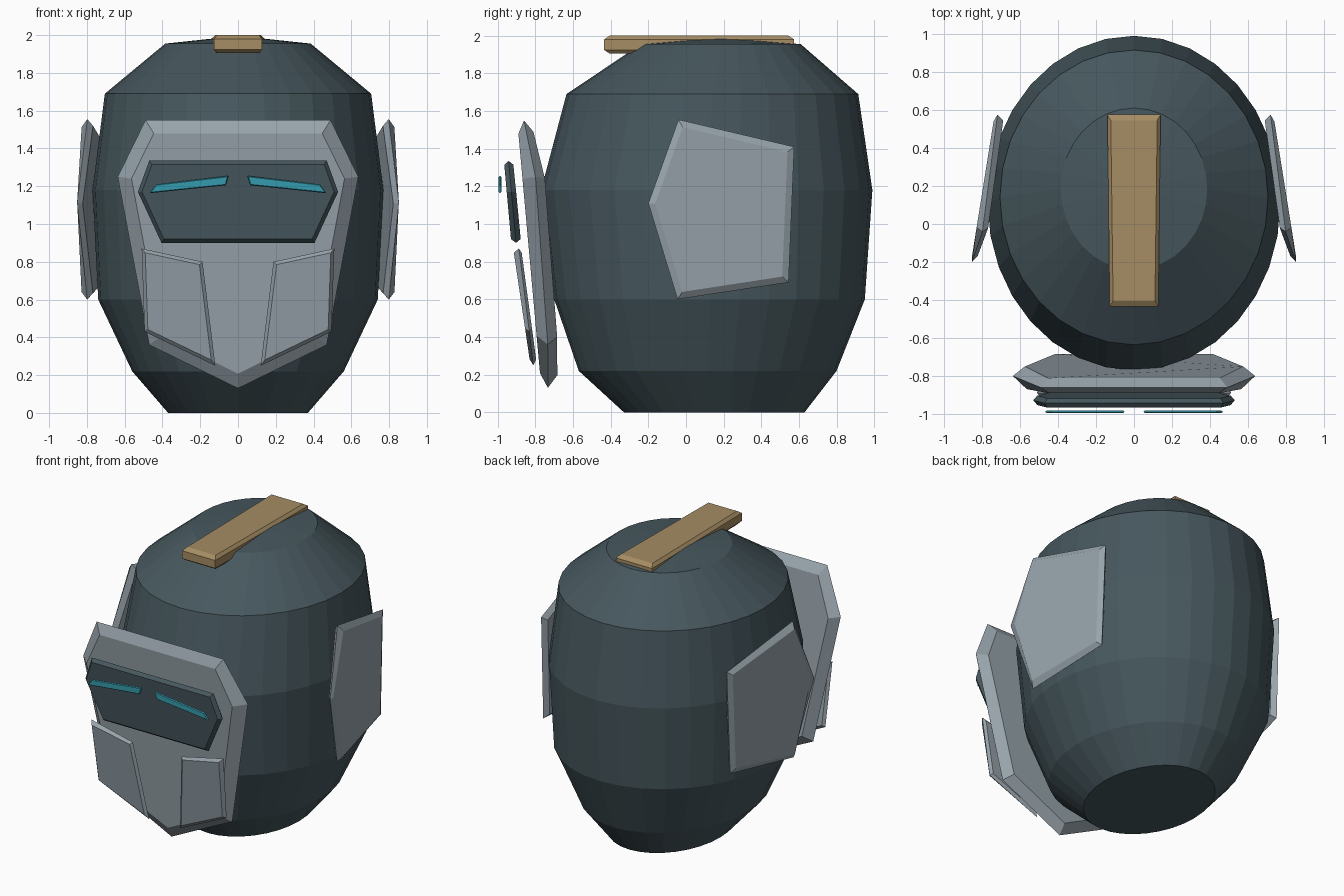
import bpy, bmesh, math
from mathutils import Vector

if "Cube" in bpy.data.objects:
    bpy.data.objects.remove(bpy.data.objects["Cube"])


def material(name, srgb):
    m = bpy.data.materials.new(name)
    m.diffuse_color = [(c / 255) ** 2.2 for c in srgb] + [1]
    m.use_nodes = True
    m.node_tree.nodes["Principled BSDF"].inputs["Base Color"].default_value = m.diffuse_color
    return m


DARK = material("dark slate", (72, 88, 94))
GREY = material("light steel", (150, 162, 170))
TAN = material("bronze tan", (164, 139, 99))
TEAL = material("teal glow", (56, 154, 172))


def build(name, rings, mat):
    """Skin a stack of closed rings and cap both ends."""
    bm = bmesh.new()
    loops = [[bm.verts.new(p) for p in ring] for ring in rings]
    for a, b in zip(loops, loops[1:]):
        n = len(a)
        for i in range(n):
            j = (i + 1) % n
            bm.faces.new((a[i], a[j], b[j], b[i]))
    bm.faces.new(loops[0])
    bm.faces.new(loops[-1])
    bmesh.ops.remove_doubles(bm, verts=bm.verts, dist=0.0005)
    bmesh.ops.recalc_face_normals(bm, faces=bm.faces)
    mesh = bpy.data.meshes.new(name)
    bm.to_mesh(mesh)
    bm.free()
    mesh.materials.append(mat)
    ob = bpy.data.objects.new(name, mesh)
    bpy.context.collection.objects.link(ob)
    return ob


def inset(points, d):
    """Move a convex outline inwards by d."""
    out = []
    for i, p in enumerate(points):
        p = Vector(p)
        a = (Vector(points[i - 1]) - p).normalized()
        b = (Vector(points[(i + 1) % len(points)]) - p).normalized()
        out.append(p + (a + b) * d / abs(a.cross(b)))
    return out


def panel(name, outline, face, place, front, back, thick, mat):
    """Bevelled plate: outline points are (u, v, depth of the rim behind the face)."""
    flat = [p[:2] for p in outline]
    rim = [face(u, v) - d for u, v, d in outline]
    rings = [
        [place(p.x, p.y, r - thick) for p, r in zip(inset(flat, back), rim)],
        [place(u, v, r) for (u, v), r in zip(flat, rim)],
        [place(p.x, p.y, face(p.x, p.y)) for p in inset(flat, front)],
    ]
    return build(name, rings, mat)


def mirrored(half):
    """Complete an outline about u = 0."""
    return half + [(-u, v, d) for u, v, d in reversed(half) if u > 0]


def facing_front(s=1):
    return lambda u, v, w: (s * u, -w, v)


def facing_side(s):
    return lambda u, v, w: (s * w, u, v)


# Helmet shell: height, half width, front y, back y
profile = [(0, .37, -.33, .63), (.22, .56, -.57, .80), (.60, .74, -.70, .95),
           (1.18, .77, -.77, .99), (1.69, .705, -.635, .915), (1.955, .385, -.24, .61)]
SEG = 32
rings = []
for z, rx, y0, y1 in profile:
    angles = [2 * math.pi * i / SEG for i in range(SEG)]
    rings.append([(rx * math.cos(t), (y0 + y1) / 2 + (y1 - y0) / 2 * math.sin(t), z)
                  for t in angles])
shell = build("helmet_shell", rings, DARK)

# Shallow crown rising to a centre point
bm = bmesh.new()
bm.from_mesh(shell.data)
bm.faces.ensure_lookup_table()
crown = max(bm.faces, key=lambda f: f.calc_center_median().z)
poked = bmesh.ops.poke(bm, faces=[crown])
poked["verts"][0].co.z = 1.996
bm.to_mesh(shell.data)
bm.free()

# Face plate
panel("face_plate",
      mirrored([(0, .13, .035), (.47, .36, .055), (.637, 1.25, .07), (.49, 1.55, .036)]),
      lambda u, v: .757 + .09 * v, facing_front(), .07, .06, .05, GREY)

# Visor
panel("visor",
      mirrored([(.405, .90, .025), (.53, 1.17, .025), (.47, 1.335, .025)]),
      lambda u, v: .847 + .09 * v, facing_front(), .02, .02, .025, DARK)

for s, side in ((-1, "left"), (1, "right")):
    # Glowing eye slit
    panel("eye_" + side,
          [(.05, 1.255, .007), (.064, 1.205, .007), (.468, 1.163, .007), (.435, 1.21, .007)],
          lambda u, v: .995, facing_front(s), .005, .005, .007, TEAL)

    # Cheek guard
    panel("cheek_guard_" + side,
          [(.51, .87, .03), (.188, .80, .015), (.12, .25, .015), (.495, .43, .02)],
          lambda u, v: .789 + .148 * v, facing_front(s), .018, .018, .015, GREY)

    # Ear plate
    panel("ear_plate_" + side,
          [(-.04, 1.555, .034), (.575, 1.41, .015), (.545, .69, .015),
           (-.045, .60, .034), (-.20, 1.11, .005)],
          lambda u, v: .825 - .16 * u, facing_side(s), .035, .03, .03, GREY)

# Crest bar, slightly wider at the rear
crest = []
for z, e in ((1.905, .03), (1.925, 0), (1.98, 0), (2.0, .03)):
    f, r = .128 - e * .6, .14 - e * .6
    crest.append([(-f, -.435 + e, z), (f, -.435 + e, z), (r, .575 - e, z), (-r, .575 - e, z)])
build("crest_bar", crest, TAN)
